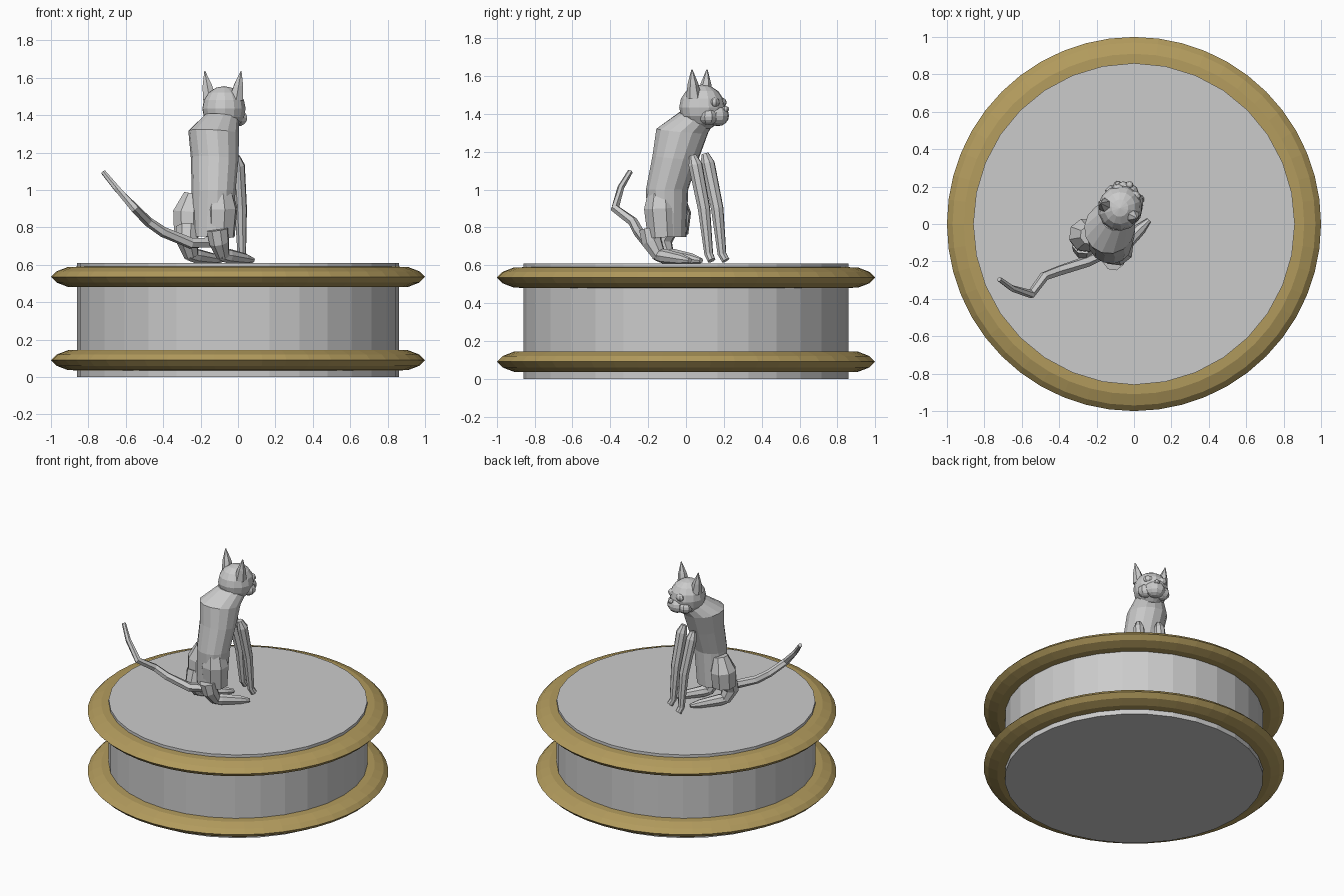
import bpy, bmesh, math
from mathutils import Vector, Matrix

if "Cube" in bpy.data.objects:
    bpy.data.objects.remove(bpy.data.objects["Cube"])


def material(name, rgb):
    m = bpy.data.materials.new(name)
    m.diffuse_color = (*rgb, 1)
    m.use_nodes = True
    m.node_tree.nodes["Principled BSDF"].inputs["Base Color"].default_value = m.diffuse_color
    return m


GREY = material("stone grey", (0.6, 0.6, 0.6))
GOLD = material("old gold", (0.45, 0.33, 0.11))


def finish(name, bm, mat):
    bmesh.ops.recalc_face_normals(bm, faces=bm.faces)
    me = bpy.data.meshes.new(name)
    bm.to_mesh(me)
    bm.free()
    me.materials.append(mat)
    ob = bpy.data.objects.new(name, me)
    bpy.context.collection.objects.link(ob)
    return ob


def skin(bm, rings, capped=True):
    """Join equal rings of points into a tube."""
    vs = [[bm.verts.new(p) for p in r] for r in rings]
    n = len(vs[0])
    for a, b in zip(vs, vs[1:]):
        for i in range(n):
            j = (i + 1) % n
            bm.faces.new((a[i], a[j], b[j], b[i]))
    if capped:
        bm.faces.new(vs[0])
        bm.faces.new(vs[-1])


def tube(name, path, sides=8):
    """Tube along points (x, y, z, radius)."""
    pts = [Vector(p[:3]) for p in path]
    rings = []
    for i, p in enumerate(pts):
        d = (pts[min(i + 1, len(pts) - 1)] - pts[max(i - 1, 0)]).normalized()
        ref = Vector((0.87, -0.5, 0))
        v = d.cross(ref).normalized()
        u = v.cross(d)
        r = path[i][3]
        rings.append([p + r * (u * math.cos(t) + v * math.sin(t))
                      for t in (2 * math.pi * k / sides for k in range(sides))])
    bm = bmesh.new()
    skin(bm, rings)
    return finish(name, bm, GREY)


def lathe(name, profile, n, mat, capped):
    bm = bmesh.new()
    skin(bm, [[(r * math.cos(2 * math.pi * k / n), r * math.sin(2 * math.pi * k / n), z)
               for k in range(n)] for r, z in profile], capped)
    return finish(name, bm, mat)


# Pedestal drum and its two gold rims
lathe("pedestal", [(0.86, 0), (0.86, 0.61)], 32, GREY, True)
for label, z in (("lower_rim", 0.09), ("upper_rim", 0.535)):
    lathe(label, [(0.85, z + 0.055), (0.91, z + 0.053), (0.97, z + 0.03), (1.0, z),
                  (0.97, z - 0.03), (0.91, z - 0.053), (0.85, z - 0.055)], 48, GOLD, False)

# The animal looks this way; SIDE is its right
FWD = Vector((0.5, 0.866, 0))
SIDE = Vector((0.866, -0.5, 0))
UP = Vector((0, 0, 1))

# Torso: oval sections (x, y, z, half width, half depth, forward pitch)
rings = []
for x, y, z, w, d, tilt in [(-0.14, -0.10, 0.75, 0.11, 0.10, 0),
                            (-0.13, -0.10, 1.00, 0.12, 0.11, 0),
                            (-0.125, -0.055, 1.17, 0.13, 0.12, -0.1),
                            (-0.13, -0.02, 1.31, 0.135, 0.14, -0.1),
                            (-0.085, 0.06, 1.39, 0.09, 0.10, -0.2)]:
    c = Vector((x, y, z))
    rings.append([c + SIDE * w * math.cos(t) + (FWD + UP * tilt) * d * math.sin(t)
                  for t in (2 * math.pi * k / 14 for k in range(14))])
bm = bmesh.new()
skin(bm, rings)
finish("torso", bm, GREY)

# Front legs
tube("right_front_leg", [(-0.01, 0.035, 1.18, 0.02), (0.0, 0.05, 1.13, 0.038), (0.015, 0.095, 0.9, 0.034),
                         (0.02, 0.12, 0.66, 0.024), (0.035, 0.135, 0.625, 0.022)])
tube("left_front_leg", [(-0.13, 0.10, 1.19, 0.02), (-0.125, 0.115, 1.14, 0.038), (-0.10, 0.165, 0.9, 0.034),
                        (-0.095, 0.19, 0.66, 0.024), (-0.085, 0.21, 0.625, 0.022)])

# Hind legs: thigh, shank and long foot
tube("right_thigh", [(-0.10, -0.13, 1.0, 0.07), (-0.095, -0.13, 0.90, 0.095), (-0.10, -0.12, 0.75, 0.085)])
tube("left_thigh", [(-0.24, -0.06, 0.98, 0.05), (-0.26, -0.06, 0.88, 0.09), (-0.26, -0.07, 0.77, 0.085)])
tube("right_shank", [(-0.11, -0.19, 0.79, 0.06), (-0.10, -0.18, 0.72, 0.055), (-0.08, -0.14, 0.645, 0.036)])
tube("left_shank", [(-0.27, -0.10, 0.80, 0.065), (-0.27, -0.13, 0.72, 0.058), (-0.25, -0.10, 0.65, 0.04)])
for label, a, b in (("right_hind_foot", (-0.10, -0.16, 0.655), (0.08, 0.02, 0.625)),
                    ("left_hind_foot", (-0.27, -0.12, 0.655), (-0.09, 0.08, 0.625))):
    a, b = Vector(a), Vector(b)
    tube(label, [(*a, 0.03), (*a.lerp(b, 0.25), 0.04), (*a.lerp(b, 0.75), 0.03), (*b, 0.014)])

# Curved tail
tube("tail", [(-0.15, -0.15, 0.72, 0.03), (-0.25, -0.20, 0.715, 0.03), (-0.40, -0.25, 0.775, 0.028),
              (-0.48, -0.28, 0.83, 0.026), (-0.55, -0.375, 0.90, 0.024), (-0.65, -0.345, 1.01, 0.018),
              (-0.72, -0.295, 1.095, 0.014)], 6)

# Head, muzzle, cheeks and eyes share one facing frame
HF = Vector((0.38, 0.925, 0)).normalized()
HS = Vector((HF.y, -HF.x, 0))
HC = Vector((-0.075, 0.085, 1.435))


def head_part(name, s, f, u, size, seg=12):
    frame = Matrix((HS, HF, UP)).transposed().to_4x4()
    bm = bmesh.new()
    bmesh.ops.create_uvsphere(bm, u_segments=seg, v_segments=8, radius=1,
                              matrix=Matrix.Translation(HC + HS * s + HF * f + UP * u)
                              @ frame @ Matrix.Diagonal((*size, 1)))
    return finish(name, bm, GREY)


head_part("head", 0, 0, 0, (0.117, 0.122, 0.12), 14)
head_part("muzzle", 0, 0.09, -0.045, (0.07, 0.058, 0.055), 10)
head_part("nose", 0, 0.135, -0.01, (0.02, 0.02, 0.016), 8)
for label, s in (("left", -1), ("right", 1)):
    head_part(label + "_cheek", s * 0.055, 0.06, -0.05, (0.055, 0.05, 0.045), 8)
    head_part(label + "_eye", s * 0.048, 0.092, 0.025, (0.034, 0.026, 0.026), 8)
    # Pointed ear
    base = HC + HS * s * 0.077 - HF * 0.015 + UP * 0.05
    tip = HC + HS * s * 0.105 - HF * 0.015 + UP * 0.20
    tube(label + "_ear", [(*base, 0.042), (*base.lerp(tip, 0.5), 0.028), (*tip, 0.003)], 6)
